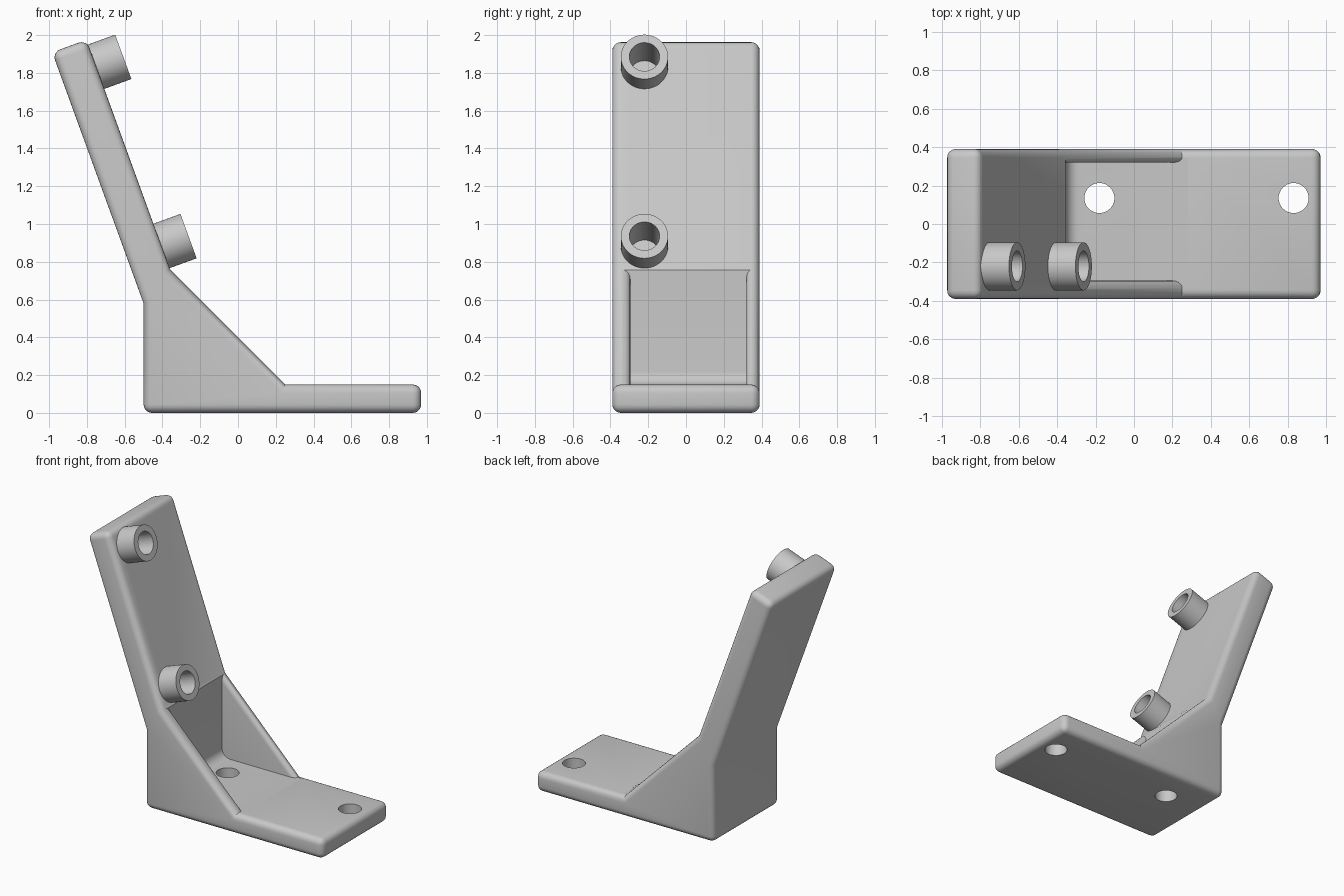
import bpy, bmesh, math
from mathutils import Vector

if "Cube" in bpy.data.objects:
    bpy.data.objects.remove(bpy.data.objects["Cube"])

grey = bpy.data.materials.new("light grey")
grey.use_nodes = True
colour = (0.58, 0.58, 0.58, 1)
grey.diffuse_color = colour
grey.node_tree.nodes["Principled BSDF"].inputs["Base Color"].default_value = colour

HALF = 0.39                        # half of the bracket's width
LEAN = math.radians(20)
ALONG = Vector((-math.sin(LEAN), 0, math.cos(LEAN)))   # up the arm
OUT = Vector((math.cos(LEAN), 0, math.sin(LEAN)))      # out of the arm's face


def make(name, bm):
    bmesh.ops.recalc_face_normals(bm, faces=bm.faces[:])
    mesh = bpy.data.meshes.new(name)
    bm.to_mesh(mesh)
    bm.free()
    mesh.materials.append(grey)
    obj = bpy.data.objects.new(name, mesh)
    bpy.context.collection.objects.link(obj)
    return obj


def rod(name, start, end, radius):
    axis = end - start
    bm = bmesh.new()
    bmesh.ops.create_cone(bm, cap_ends=True, segments=48, radius1=radius,
                          radius2=radius, depth=axis.length)
    bm.transform(axis.to_track_quat("Z", "Y").to_matrix().to_4x4())
    bmesh.ops.translate(bm, verts=bm.verts[:], vec=(start + end) / 2)
    return make(name, bm)


def activate(obj):
    bpy.ops.object.select_all(action="DESELECT")
    obj.select_set(True)
    bpy.context.view_layer.objects.active = obj


def cut(obj, cutter):
    activate(obj)
    mod = obj.modifiers.new("cut", "BOOLEAN")
    mod.operation = "DIFFERENCE"
    mod.solver = "EXACT"
    mod.object = cutter
    bpy.ops.object.modifier_apply(modifier=mod.name)


# Bracket body: side outline pulled across the width, outer edges rounded
outline = [(-0.5, 0), (0.97, 0), (0.97, 0.15), (0.25, 0.15), (-0.36, 0.76),
           (-0.802, 1.975), (-0.984, 1.909), (-0.5, 0.58)]
round_corners = [Vector((outline[i][0], 0, outline[i][1])) for i in (0, 1, 2, 5, 6)]
bm = bmesh.new()
side = bm.faces.new([bm.verts.new((x, -HALF, z)) for x, z in outline])
pulled = bmesh.ops.extrude_face_region(bm, geom=[side], use_keep_orig=True)
bmesh.ops.translate(bm, vec=(0, 2 * HALF, 0),
                    verts=[v for v in pulled["geom"] if isinstance(v, bmesh.types.BMVert)])
bmesh.ops.recalc_face_normals(bm, faces=bm.faces[:])
edges = []
for e in bm.edges:
    a, b = (v.co for v in e.verts)
    across = abs(a.y - b.y) > 0.1
    if not across or any((Vector((a.x, 0, a.z)) - c).length < 0.01 for c in round_corners):
        edges.append(e)
bmesh.ops.bevel(bm, geom=edges, offset=0.045, offset_type="OFFSET", segments=5,
                profile=0.5, affect="EDGES", clamp_overlap=True)
body = make("bracket_body", bm)

# Pocket between the ribs: stacked slices parallel to the ribs' sloping top
WALL, FLOOR, SLOPE = -0.357, 0.149, 0.40
FRONT, BACK = -0.295, 0.32
slices = []                        # wall height, floor reach, flare from 0 to 1
for depth, flare in [(-0.03, 1), (0, 1)]:
    slices.append((SLOPE - depth - WALL, SLOPE - depth - FLOOR, flare))
for i in range(1, 6):              # rounded inner rims of the ribs
    a = math.pi / 2 * i / 5
    c = SLOPE - 0.05 * (1 - math.cos(a))
    slices.append((c - WALL, c - FLOOR, 1 - math.sin(a)))
rows = [((WALL, z), (x, FLOOR), f) for z, x, f in slices]
R = 0.07                           # fillet between the wall and the floor
for i in range(5):
    a = math.pi / 4 * i / 4
    far, near = R * (1 - math.sin(a)), R * (1 - math.cos(a))
    rows.append(((WALL + near, FLOOR + far), (WALL + far, FLOOR + near), 0))
bm = bmesh.new()
rings = []
for (x1, z1), (x2, z2), f in rows:
    lo, hi = FRONT - 0.04 * f, BACK + 0.025 * f
    corners = [(x1, lo, z1), (x2, lo, z2), (x2, hi, z2), (x1, hi, z1)]
    rings.append([bm.verts.new(c) for c in corners])
for r, s in zip(rings, rings[1:]):
    for i in range(4):
        j = (i + 1) % 4
        bm.faces.new((r[i], r[j], s[j], s[i]))
bm.faces.new(rings[0])
bm.faces.new(rings[-1])
bmesh.ops.remove_doubles(bm, verts=bm.verts[:], dist=0.0001)
cutters = [make("pocket_cutter", bm)]
cut(body, cutters[0])

# Screw holes through the base
for x in (-0.18, 0.83):
    hole = rod("hole_cutter", Vector((x, 0.135, -0.1)), Vector((x, 0.135, 0.3)), 0.078)
    cut(body, hole)
    cutters.append(hole)

# Bosses on the arm, with blind bores running into it
parts = [body]
for name, up in (("lower_boss", 0.969), ("upper_boss", 1.979)):
    tip = ALONG * up + OUT * 0.074 + Vector((0, -0.22, 0))
    boss = rod(name, tip - OUT * 0.165, tip, 0.125)
    bore = rod("bore_cutter", tip - OUT * 0.28, tip + OUT * 0.05, 0.08)
    cut(boss, bore)
    cut(body, bore)
    cutters.append(bore)
    parts.append(boss)

for c in cutters:
    bpy.data.objects.remove(c)
for p in parts:
    activate(p)
    bpy.ops.object.shade_smooth_by_angle(angle=math.radians(30))
